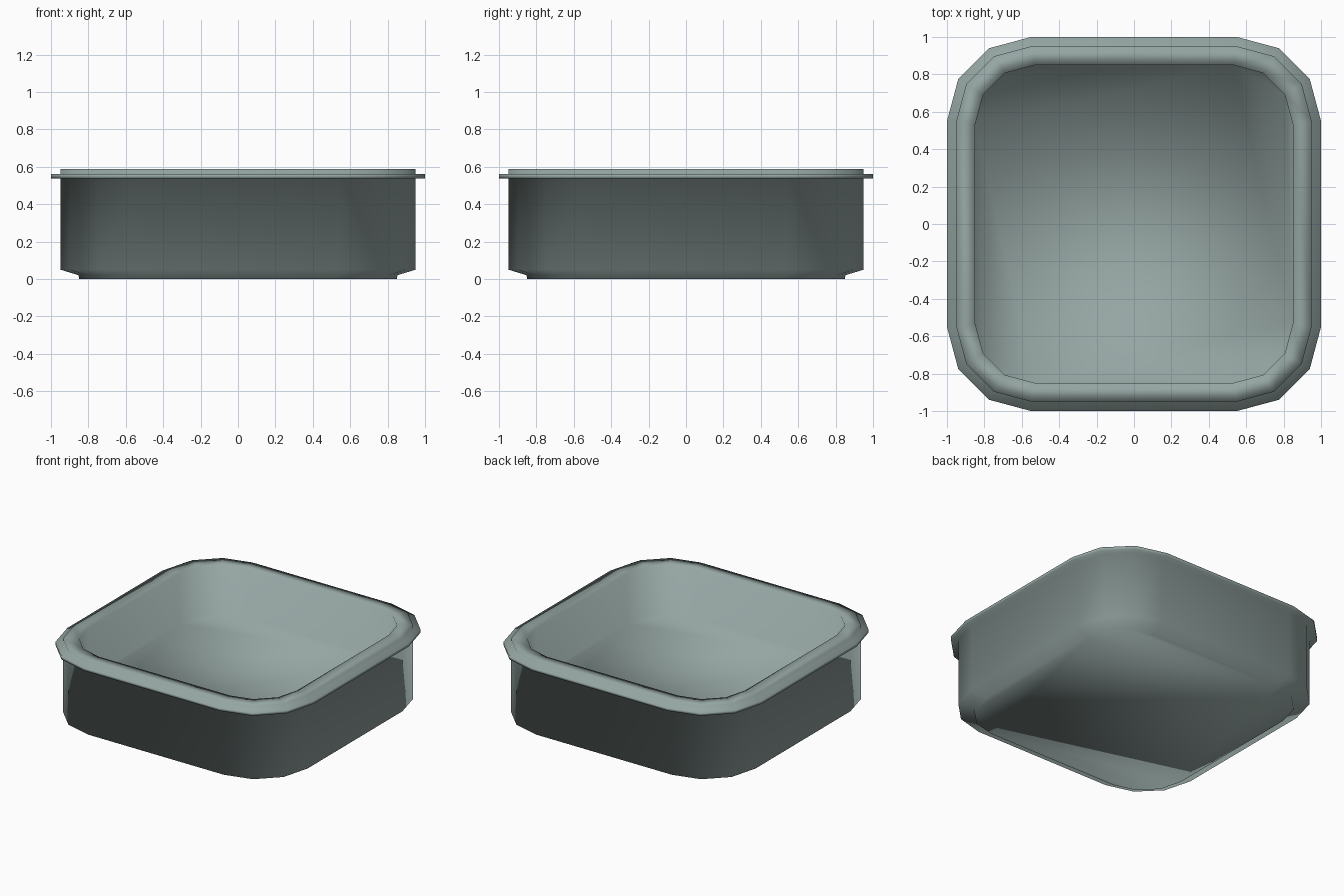
import bpy, bmesh, math

if "Cube" in bpy.data.objects:
    bpy.data.objects.remove(bpy.data.objects["Cube"])

mat = bpy.data.materials.new("grey green")
mat.diffuse_color = (0.30, 0.38, 0.365, 1)
mat.use_nodes = True
mat.node_tree.nodes["Principled BSDF"].inputs["Base Color"].default_value = mat.diffuse_color


def outline(half, centre, z):
    """Rounded square with three flat facets at each corner."""
    r = half - centre
    pts = []
    for q, (sx, sy) in enumerate([(1, 1), (-1, 1), (-1, -1), (1, -1)]):
        for k in range(4):
            a = math.radians(90 * q + 30 * k)
            pts.append((sx * centre + r * math.cos(a), sy * centre + r * math.sin(a), z))
    return pts


# Profile from the foot, up the outside, over the rim and down the inside
profile = [
    (0.85, 0.53, 0.0),    # foot
    (0.852, 0.53, 0.02),
    (0.95, 0.55, 0.05),   # chamfer
    (0.95, 0.55, 0.538),  # outer wall
    (1.0, 0.55, 0.538),   # flange
    (1.0, 0.55, 0.56),
    (0.95, 0.55, 0.56),   # raised lip
    (0.95, 0.55, 0.588),
    (0.85, 0.53, 0.588),
    (0.85, 0.53, 0.22),   # inner floor
]

bm = bmesh.new()
loops = [[bm.verts.new(p) for p in outline(*row)] for row in profile]
for a, b in zip(loops, loops[1:]):
    n = len(a)
    for i in range(n):
        j = (i + 1) % n
        bm.faces.new((a[i], a[j], b[j], b[i]))
bm.faces.new(loops[0][::-1])
bm.faces.new(loops[-1])
bmesh.ops.recalc_face_normals(bm, faces=bm.faces)
for f in bm.faces:
    f.smooth = True

mesh = bpy.data.meshes.new("square_dish")
bm.to_mesh(mesh)
bm.free()
mesh.materials.append(mat)
dish = bpy.data.objects.new("square_dish", mesh)
bpy.context.collection.objects.link(dish)
